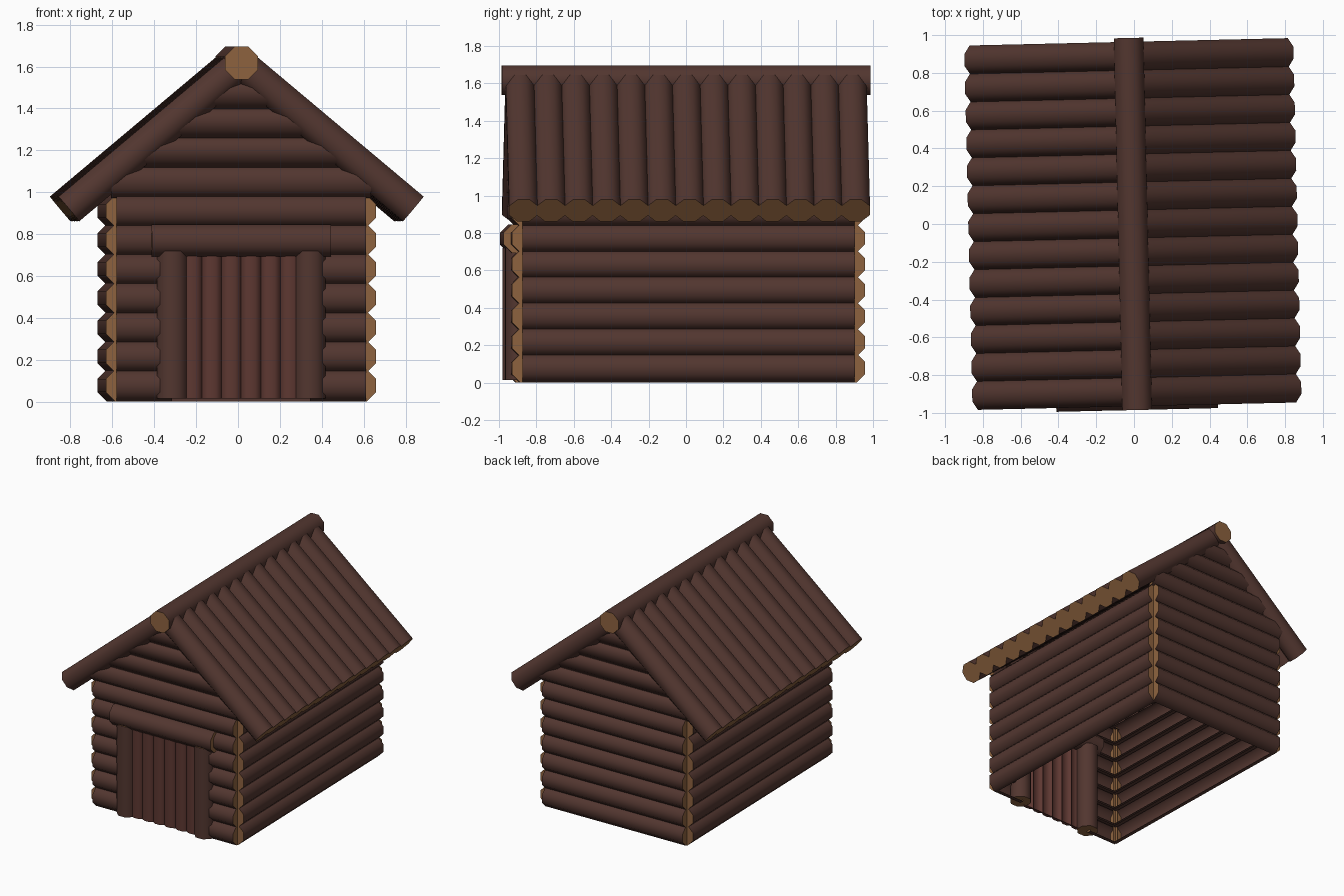
import bpy, bmesh
from math import cos, sin, radians
from mathutils import Vector, Matrix

if "Cube" in bpy.data.objects:
    bpy.data.objects.remove(bpy.data.objects["Cube"])

YAW = Matrix.Translation((-0.006, 0, 0)) @ Matrix.Rotation(0.023, 4, 'Z')  # whole cabin sits slightly turned
R = 0.083            # log radius
STEP = 0.1388        # height of one course
HX, HY = 0.568, 0.868   # wall log axes
RIDGE_Z, SLOPE = 1.61, radians(40)


def material(name, rgb):
    m = bpy.data.materials.new(name)
    m.diffuse_color = (*rgb, 1)
    m.use_nodes = True
    m.node_tree.nodes["Principled BSDF"].inputs["Base Color"].default_value = m.diffuse_color
    return m


BARK = material("bark", (0.085, 0.037, 0.029))
CUT = material("cut_wood", (0.27, 0.125, 0.05))
DOOR = material("door_wood", (0.11, 0.039, 0.031))


def add_log(bm, p0, p1, out, half=False, r=R, squash=1.0, clip=None):
    """Octagonal log from p0 to p1; half logs are open at the back."""
    p0, p1, out = Vector(p0), Vector(p1), Vector(out).normalized()
    d = (p1 - p0).normalized()
    up = d.cross(out)
    count = 6 if half else 8
    rings = []
    for p in (p0, p1):
        ring = []
        for k in range(count):
            a = radians(-112.5 + 45 * k)
            c = max(cos(a), 0) if half else cos(a)
            v = p + out * c * r * squash + up * sin(a) * r
            if clip:
                v = clip(v)
            ring.append(bm.verts.new(v))
        rings.append(ring)
    a, b = rings
    for k in range(count - 1 if half else count):
        n = (k + 1) % count
        bm.faces.new((a[k], a[n], b[n], b[k])).smooth = True
    for cap in (a[::-1], b):
        bm.faces.new(cap).material_index = 1


def finish(bm, name, mat=BARK, cap=CUT):
    me = bpy.data.meshes.new(name)
    bm.to_mesh(me)
    bm.free()
    me.materials.append(mat)
    me.materials.append(cap)
    ob = bpy.data.objects.new(name, me)
    ob.matrix_world = YAW
    bpy.context.collection.objects.link(ob)


def under_roof(v):
    # trim gable log ends along the roof slope
    lim = min(0.62, max(0.003, (RIDGE_Z - v.z) / 0.839))
    v.x = max(-lim, min(lim, v.x))
    return v


def course(i):
    return 0.078 + STEP * i


# side walls
for s, name in ((-1, "left_wall"), (1, "right_wall")):
    bm = bmesh.new()
    for i in range(7):
        add_log(bm, (s * HX, -0.888, course(i)), (s * HX, 0.888, course(i)), (s, 0, 0), True)
    finish(bm, name)

# front and back walls with gables; the front leaves a doorway
for s, name in ((-1, "front_wall"), (1, "back_wall")):
    bm = bmesh.new()
    for i in range(11):
        z, y = course(i), s * HY
        if i > 6:
            add_log(bm, (-0.62, y, z), (0.62, y, z), (0, s, 0), True, clip=under_roof)
        elif s < 0 and i < 5:
            for t in (-1, 1):
                add_log(bm, (t * 0.595, y, z), (t * 0.33, y, z), (0, s, 0), True)
        else:
            add_log(bm, (-0.595, y, z), (0.595, y, z), (0, s, 0), True)
    finish(bm, name)

# roof slopes
for s, name in ((-1, "left_roof"), (1, "right_roof")):
    bm = bmesh.new()
    for k in range(13):
        y = -0.888 + 0.148 * k
        add_log(bm, (0, y, RIDGE_Z), (s * 0.822, y, RIDGE_Z - 0.822 * 0.839),
                (s * sin(SLOPE), 0, cos(SLOPE)))
    finish(bm, name)

# ridge beam
bm = bmesh.new()
add_log(bm, (0, -0.985, 1.617), (0, 0.985, 1.617), (0, 0, 1), r=0.085)
finish(bm, "ridge_beam")

# door posts and lintel
bm = bmesh.new()
for s in (-1, 1):
    add_log(bm, (s * 0.328, -0.9, 0.015), (s * 0.328, -0.9, 0.72), (0, -1, 0), r=0.08)
finish(bm, "door_posts")
bm = bmesh.new()
add_log(bm, (-0.428, -0.908, 0.77), (0.428, -0.908, 0.77), (0, -1, 0))
finish(bm, "door_lintel")

# door planks
bm = bmesh.new()
for k in range(6):
    x = 0.0935 * (k - 2.5)
    add_log(bm, (x, -0.915, 0.015), (x, -0.915, 0.72), (0, -1, 0), True, r=0.0506, squash=0.6)
finish(bm, "door_planks", DOOR, DOOR)
